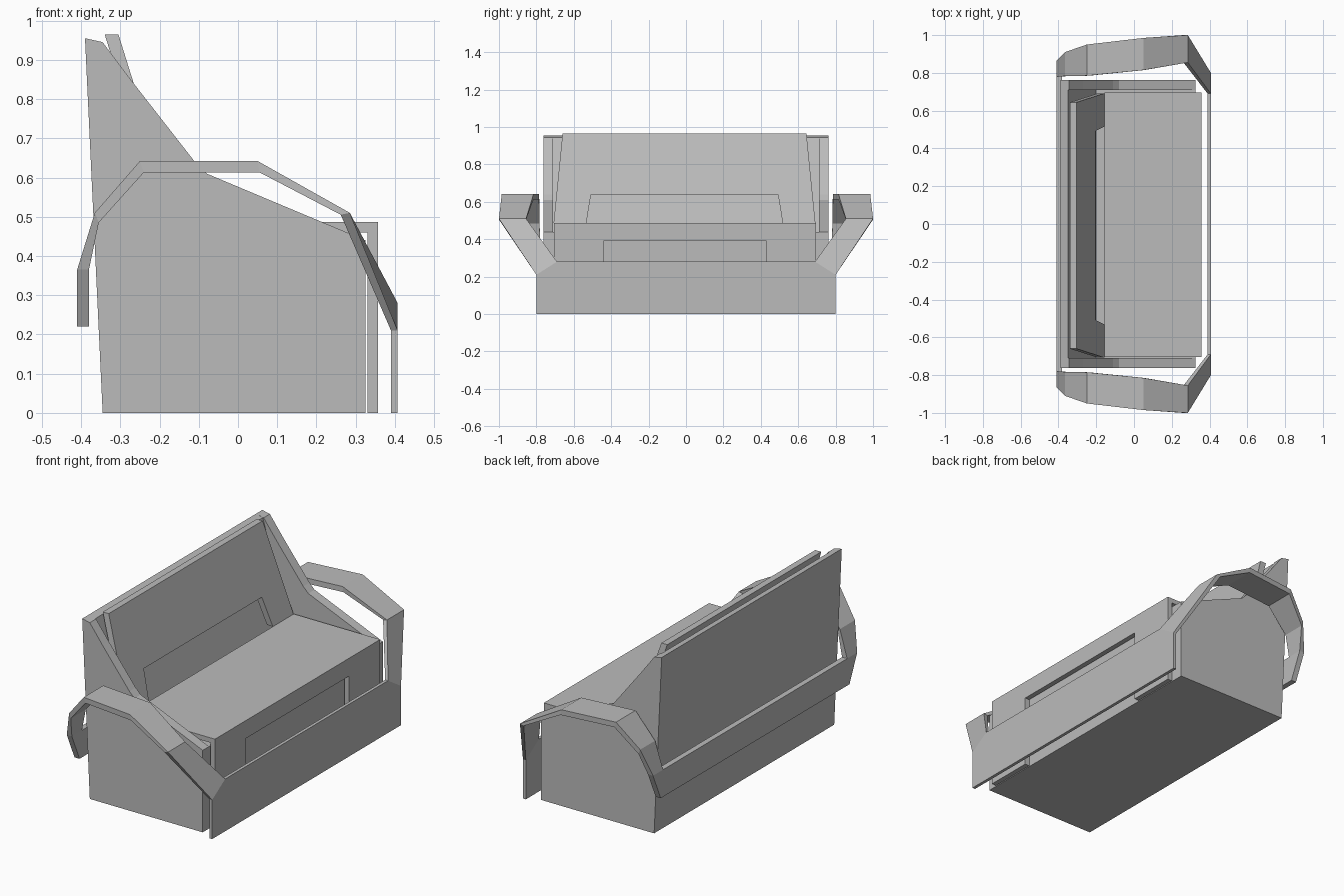
import bpy, bmesh
from mathutils import Vector

if "Cube" in bpy.data.objects:
    bpy.data.objects.remove(bpy.data.objects["Cube"])

grey = bpy.data.materials.new("warm_grey")
grey.use_nodes = True
grey.diffuse_color = (0.5, 0.5, 0.5, 1)
grey.node_tree.nodes["Principled BSDF"].inputs["Base Color"].default_value = (0.5, 0.5, 0.5, 1)


def finish(name, bm):
    bmesh.ops.recalc_face_normals(bm, faces=bm.faces)
    mesh = bpy.data.meshes.new(name)
    bm.to_mesh(mesh)
    bm.free()
    mesh.materials.append(grey)
    obj = bpy.data.objects.new(name, mesh)
    bpy.context.collection.objects.link(obj)
    return obj


def loft(name, rings):
    """Bridge closed rings of equal length and cap both ends."""
    bm = bmesh.new()
    loops = [[bm.verts.new(p) for p in ring] for ring in rings]
    for a, b in zip(loops, loops[1:]):
        for i in range(len(a)):
            j = (i + 1) % len(a)
            bm.faces.new((a[i], a[j], b[j], b[i]))
    bm.faces.new(loops[0])
    bm.faces.new(loops[-1])
    return finish(name, bm)


def slab(name, outline, offset):
    """Extrude a flat outline along an offset."""
    pts = [Vector(p) for p in outline]
    return loft(name, [pts, [p + Vector(offset) for p in pts]])


def arch(bottom, top, z0, z1, gap_bottom, gap_top, gap_z):
    """Panel outline in (y, z) with an opening at its lower edge."""
    half = [(gap_top, gap_z), (gap_bottom, z0), (bottom, z0), (top, z1)]
    return half + [(-y, z) for y, z in reversed(half)]


# Solid body between the ends
core = [(-.345, 0), (.325, 0), (.325, .44), (-.2, .44), (-.35, .945), (-.39, .955)]
slab("body", [(x, -.71, z) for x, z in core], (0, 1.42, 0))

# Sloping end walls
end = [(-.345, 0), (.325, 0), (.325, .44), (-.08, .61), (-.11, .64),
       (-.27, .845), (-.345, .945), (-.39, .955)]
for side, s in (("left", 1), ("right", -1)):
    slab(side + "_end_wall", [(x, s * .71, z) for x, z in end], (0, s * .053, 0))

# Seat sheet and its front panel
slab("seat", [(-.155, y, z) for y, z in
              ((-.705, .46), (.695, .46), (.695, .486), (-.705, .486))], (.51, 0, 0))
slab("seat_front", [(.357, y - .005, z) for y, z in
                    arch(.7, .7, 0, .486, .435, .435, .39)], (-.027, 0, 0))

# Leaning backrest sheet
slab("backrest", [(-.155 - (z - .486) * .313, y - .008, z) for y, z in
                  arch(.7, .652, .486, .965, .525, .5, .64)], (-.035, 0, 0))

# Low front board with mitred corners
board = [(.8, 0), (.8, .21), (.69, .28)]
board += [(-y, z) for y, z in reversed(board)]
slab("front_board", [(.407, y, z) for y, z in board], (-.017, 0, 0))

# Rear rail
rail = [(-.8, .22), (.8, .22), (.865, .365), (-.865, .365)]
slab("rear_rail", [(-.41, y, z) for y, z in rail], (.03, 0, 0))

# Folded ribbon arms: outer (x, z), inner (x, z), near y, far y
stations = [
    ((-.41, .365), (-.38, .365), .78, .865),
    ((-.365, .51), (-.355, .485), .783, .91),
    ((-.25, .642), (-.24, .613), .785, .95),
    ((.05, .642), (.055, .613), .815, .985),
    ((.285, .51), (.262, .505), .855, 1.0),
]
for side, s in (("left", 1), ("right", -1)):
    rings = [[(o[0], s * n, o[1]), (o[0], s * f, o[1]), (i[0], s * f, i[1]), (i[0], s * n, i[1])]
             for o, i, n, f in stations]
    rings.append([(.407, s * .69, .28), (.407, s * .8, .21),
                  (.39, s * .8, .21), (.39, s * .69, .28)])
    loft(side + "_arm", rings)
